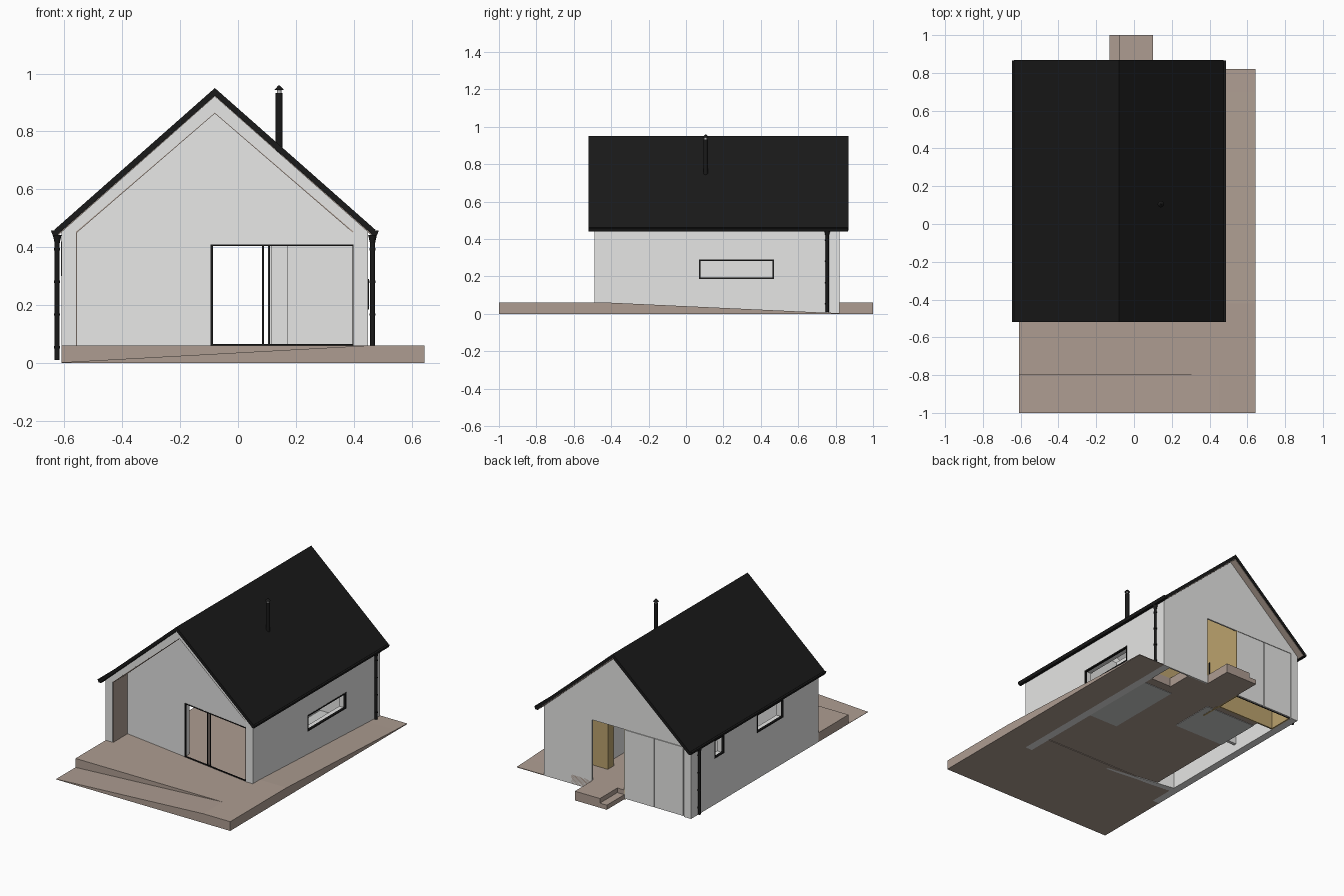
import bpy, bmesh, math
from mathutils import Vector

if "Cube" in bpy.data.objects:
    bpy.data.objects.remove(bpy.data.objects["Cube"])


def material(name, r, g, b):
    m = bpy.data.materials.new(name)
    m.diffuse_color = (r, g, b, 1)
    m.use_nodes = True
    m.node_tree.nodes["Principled BSDF"].inputs["Base Color"].default_value = m.diffuse_color
    return m


WALL = material("light plaster", 0.79, 0.79, 0.78)
BLACK = material("black metal", 0.010, 0.010, 0.010)
STONE = material("brown paving", 0.42, 0.335, 0.285)
WOOD = material("pale wood", 0.50, 0.365, 0.155)
TILE = material("grey tile", 0.62, 0.63, 0.62)
STEEL = material("steel", 0.55, 0.55, 0.55)

RIDGE = -0.08          # x of the ridge; the house is symmetric about it
X, Y, Z = Vector((1, 0, 0)), Vector((0, 1, 0)), Vector((0, 0, 1))


def finish(bm, name, mat):
    bmesh.ops.recalc_face_normals(bm, faces=bm.faces[:])
    me = bpy.data.meshes.new(name)
    bm.to_mesh(me)
    bm.free()
    me.materials.append(mat)
    ob = bpy.data.objects.new(name, me)
    bpy.context.collection.objects.link(ob)
    return ob


def rect(a0, a1, b0, b1):
    return [(a0, b0), (a1, b0), (a1, b1), (a0, b1)]


def panel(name, mat, outline, origin, u, depth, holes=()):
    """Flat outline (u, z) with rectangular holes, thickened by a vector."""
    bm = bmesh.new()
    twin, edges, first = {}, [], None
    origin, depth = Vector(origin), Vector(depth)
    for loop in [outline, *holes]:
        near = [bm.verts.new(origin + u * a + Z * b) for a, b in loop]
        far = [bm.verts.new(v.co + depth) for v in near]
        twin.update(zip(near, far))
        first = first or near
        n = len(near)
        for i in range(n):
            j = (i + 1) % n
            edges.append(bm.edges.new((near[i], near[j])))
            bm.faces.new((near[i], near[j], far[j], far[i]))
    if holes:
        res = bmesh.ops.triangle_fill(bm, use_beauty=True, edges=edges, normal=depth)
        caps = [f for f in res["geom"] if isinstance(f, bmesh.types.BMFace)]
    else:
        caps = [bm.faces.new(first)]
    for f in caps:
        bm.faces.new([twin[v] for v in f.verts])
    return finish(bm, name, mat)


def box(name, mat, x0, x1, y0, y1, z0, z1):
    return panel(name, mat, rect(x0, x1, z0, z1), (0, y0, 0), X, (0, y1 - y0, 0))


def along_y(name, mat, pts, y0, y1):
    return panel(name, mat, pts, (0, y0, 0), X, (0, y1 - y0, 0))


def tube(name, mat, x, y, z0, z1, r, r2=None, sides=16):
    bm = bmesh.new()
    bmesh.ops.create_cone(bm, cap_ends=True, segments=sides, radius1=r,
                          radius2=r if r2 is None else r2, depth=z1 - z0)
    bmesh.ops.translate(bm, verts=bm.verts[:], vec=(x, y, (z0 + z1) / 2))
    ob = finish(bm, name, mat)
    bpy.ops.object.select_all(action='DESELECT')
    ob.select_set(True)
    bpy.context.view_layer.objects.active = ob
    bpy.ops.object.shade_smooth_by_angle(angle=math.radians(35))
    return ob


def mirror(x):
    return 2 * RIDGE - x


def gable(half_out, z_out, top, half_in, z_in, top_in):
    """Inverted V cross-section centred on the ridge."""
    return [(RIDGE - half_out, z_out), (RIDGE, top), (RIDGE + half_out, z_out),
            (RIDGE + half_in, z_in), (RIDGE, top_in), (RIDGE - half_in, z_in)]


# Roof covering, brown soffit at the back and the plastered gable frame
along_y("roof", BLACK, gable(0.555, 0.46, 0.95, 0.542, 0.445, 0.923), -0.52, 0.868)
along_y("roof_soffit", STONE, gable(0.542, 0.445, 0.923, 0.54, 0.442, 0.918), 0.815, 0.865)
along_y("roof_frame", WALL, gable(0.53, 0.453, 0.922, 0.48, 0.453, 0.865), -0.49, 0.82)

# Brown lining of the front porch: left cheek and sloping ceiling
box("porch_cheek", STONE, -0.56, -0.556, -0.488, -0.33, 0.06, 0.455)
along_y("porch_ceiling", STONE, gable(0.48, 0.454, 0.866, 0.477, 0.450, 0.862), -0.488, -0.36)

# Side walls with window openings and black frames
right_win = [(0.07, 0.47, 0.185, 0.29)]
left_win = [(-0.13, 0.14, 0.30, 0.42), (0.48, 0.58, 0.30, 0.42)]
side = rect(-0.49, 0.82, 0, 0.453)
for label, x, d, wins in (("right", 0.45, -1, right_win), ("left", -0.61, 1, left_win)):
    panel(label + "_wall", WALL, side, (x, 0, 0), Y, (0.05 * d, 0, 0),
          [rect(*w) for w in wins])
    for y0, y1, z0, z1 in wins:
        t = 0.008
        panel(label + "_window_frame", BLACK, rect(y0, y1, z0, z1),
              (x - 0.002 * d, 0, 0), Y, (0.015 * d, 0, 0),
              [rect(y0 + t, y1 - t, z0 + t, z1 - t)])

# Slanted, recessed front wall with the sliding door
slant = Vector((1, -0.151, 0))
base = (0, -0.425, 0)
panel("front_wall", WALL, [(-0.56, 0), (-0.095, 0), (-0.095, 0.41), (0.40, 0.41),
                           (0.40, 0.455), (RIDGE, 0.865), (-0.56, 0.455)],
      base, slant, (0, 0.05, 0))
panel("sliding_door_frame", BLACK, rect(-0.095, 0.403, 0.06, 0.41),
      (0, -0.427, 0), slant, (0, 0.007, 0),
      [rect(-0.087, 0.083, 0.066, 0.404), rect(0.090, 0.105, 0.066, 0.404),
       rect(0.111, 0.396, 0.066, 0.404)])

# Thin back gable with an open entrance, and the hollow storage closet
panel("back_wall", WALL, [(0.104, 0), (0.40, 0), (0.40, 0.455), (RIDGE, 0.865),
                          (-0.56, 0.455), (0.104, 0.455)],
      (0, 0.81, 0), X, (0, 0.01, 0))
box("storage_back", WOOD, -0.56, -0.126, 0.64, 0.65, 0, 0.455)
box("storage_side", WOOD, -0.138, -0.126, 0.50, 0.819, 0, 0.68)
box("storage_end", WOOD, -0.56, -0.55, 0.65, 0.805, 0, 0.455)
box("storage_top", WOOD, -0.56, -0.126, 0.64, 0.805, 0.445, 0.455)
box("storage_seams", BLACK, -0.56, -0.138, 0.803, 0.809, 0.003, 0.455)
box("storage_door_a", WALL, -0.554, -0.347, 0.809, 0.82, 0.005, 0.452)
box("storage_door_b", WALL, -0.342, -0.130, 0.809, 0.82, 0.005, 0.452)
box("door_handle", BLACK, -0.126, -0.122, 0.562, 0.57, 0.16, 0.34)

# Wooden hall cabinet right of the entrance, plastered towards the room
box("hall_cabinet", WOOD, 0.115, 0.40, 0.58, 0.64, 0.06, 0.455)
box("hall_cabinet_back", WALL, 0.115, 0.40, 0.574, 0.58, 0.06, 0.455)

# Interior floors and partitions
box("porch_floor", STONE, -0.56, 0.40, -0.49, -0.33, 0, 0.06)
box("floor", STONE, -0.445, 0.40, -0.33, 0.64, 0.004, 0.06)
box("right_room_floor", TILE, 0.19, 0.40, 0.06, 0.58, 0.001, 0.062)
box("left_room_floor", TILE, -0.445, -0.08, 0.30, 0.60, 0.001, 0.062)
box("right_room_front", WALL, 0.19, 0.40, 0.04, 0.06, 0.05, 0.45)
box("right_room_side", WALL, 0.17, 0.19, 0.04, 0.58, 0.05, 0.45)
box("left_room_front", WALL, -0.56, -0.10, 0.28, 0.30, 0.05, 0.45)
box("left_room_side", WALL, -0.138, -0.126, 0.30, 0.50, 0.05, 0.45)

# Terrace: deck, front ramp, sloping side path, back steps
box("deck", STONE, -0.61, 0.45, -0.80, -0.49, 0, 0.06)
along_y("front_ramp", STONE, [(-0.61, 0), (0.644, 0), (0.644, 0.06), (0.45, 0.06),
                              (-0.61, 0.002)], -1.0, -0.80)
panel("side_path", STONE, [(-0.80, 0), (0.82, 0), (0.82, 0.004), (0.70, 0.008),
                           (-0.42, 0.06), (-0.80, 0.06)], (0.45, 0, 0), Y, (0.194, 0, 0))
box("entrance_floor", STONE, -0.126, 0.25, 0.64, 0.82, 0, 0.06)
box("back_step_upper", STONE, -0.08, 0.10, 0.82, 1.0, 0, 0.06)
box("back_step_lower", STONE, -0.13, -0.08, 0.82, 1.0, 0, 0.03)

# Gutters, rain hoppers and downpipes on both eaves
gutter = [(-0.647, 0.458), (-0.618, 0.458), (-0.622, 0.440), (-0.640, 0.440)]
for label, f in (("left", lambda x: x), ("right", mirror)):
    along_y(label + "_gutter", BLACK, [(f(x), z) for x, z in gutter], -0.52, 0.865)
    px = f(-0.625)
    tube(label + "_downpipe", BLACK, px, 0.755, 0.01, 0.425, 0.0085)
    tube(label + "_hopper", BLACK, px, 0.755, 0.415, 0.442, 0.009, 0.015)
    for i in range(4):
        z = 0.05 + 0.113 * i
        tube(label + "_pipe_bracket", BLACK, px, 0.755, z, z + 0.008, 0.0105)

# Chimney pipe with a steel band and a conical cap
tube("chimney_pipe", BLACK, 0.142, 0.105, 0.72, 0.932, 0.0125)
tube("chimney_band", STEEL, 0.142, 0.105, 0.932, 0.943, 0.008)
tube("chimney_cap", BLACK, 0.142, 0.105, 0.943, 0.958, 0.017, 0.003)
